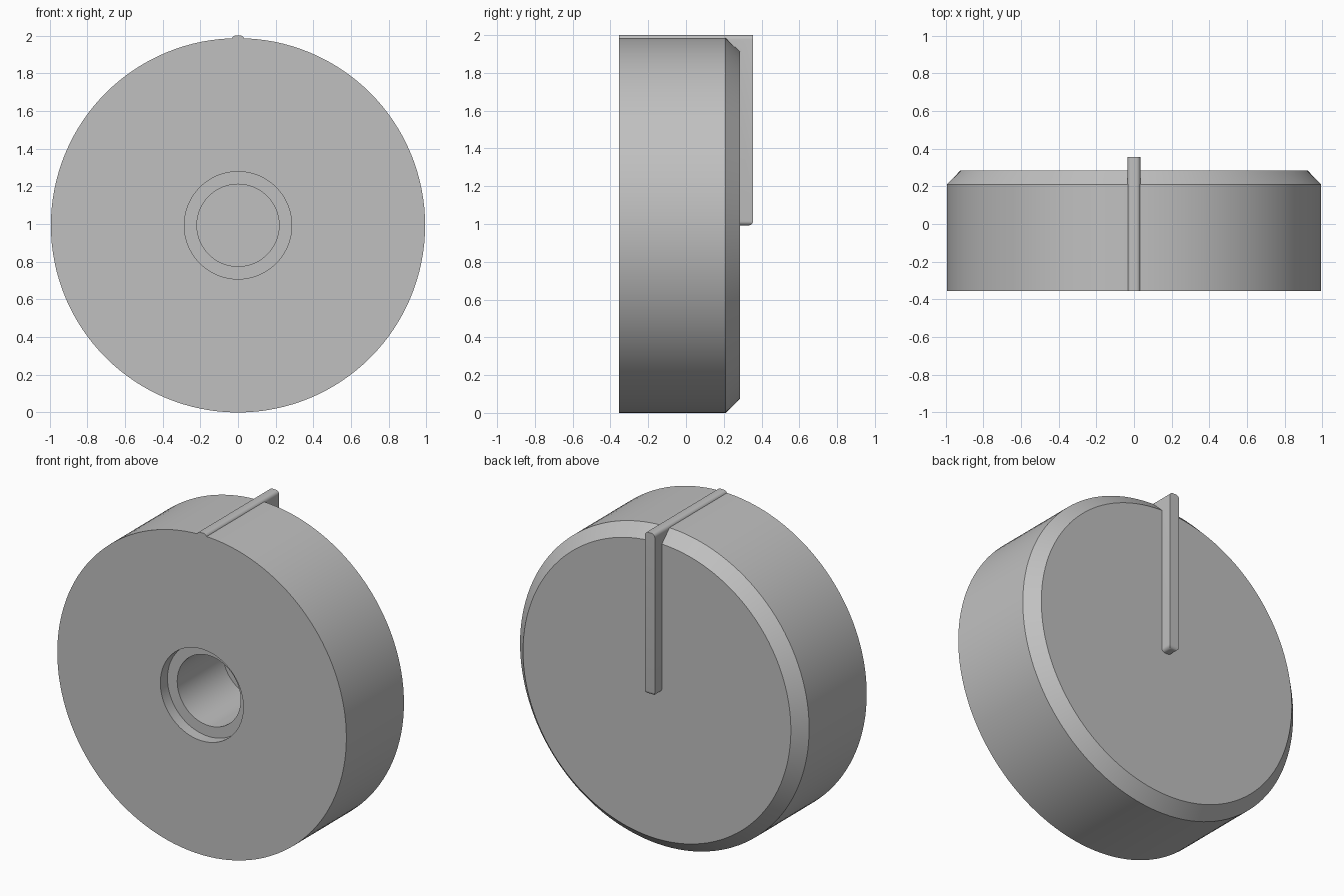
import bpy, bmesh, math
from mathutils import Matrix, Vector

cube = bpy.data.objects.get("Cube")
if cube:
    bpy.data.objects.remove(cube, do_unlink=True)

grey = bpy.data.materials.new("plain grey")
grey.use_nodes = True
colour = (0.53, 0.53, 0.53, 1)
grey.diffuse_color = colour
grey.node_tree.nodes["Principled BSDF"].inputs["Base Color"].default_value = colour

RADIUS = 0.993
FRONT, BACK, TIP = -0.355, 0.285, 0.355


def make_object(name, bm):
    bmesh.ops.recalc_face_normals(bm, faces=bm.faces)
    mesh = bpy.data.meshes.new(name)
    bm.to_mesh(mesh)
    bm.free()
    mesh.materials.append(grey)
    obj = bpy.data.objects.new(name, mesh)
    bpy.context.collection.objects.link(obj)
    bpy.ops.object.select_all(action='DESELECT')
    obj.select_set(True)
    bpy.context.view_layer.objects.active = obj
    bpy.ops.object.shade_smooth_by_angle(angle=math.radians(30))
    return obj


# Knob body: turned profile (radius, y) with stepped shaft hole and back chamfer
profile = [(0, 0.165), (0.218, 0.165), (0.218, -0.285), (0.285, -0.285),
           (0.285, FRONT), (RADIUS, FRONT), (RADIUS, 0.21), (0.92, BACK), (0, BACK)]
bm = bmesh.new()
verts = [bm.verts.new((r, y, RADIUS)) for r, y in profile]
edges = [bm.edges.new(pair) for pair in zip(verts, verts[1:])]
bmesh.ops.spin(bm, geom=verts + edges, cent=(0, 0, RADIUS), axis=(0, 1, 0),
               angle=math.tau, steps=128, use_duplicate=False)
bmesh.ops.remove_doubles(bm, verts=bm.verts, dist=0.0005)
make_object("knob_body", bm)

# Pointer ridge: bent bar over the rim and down the back to the centre
HALF_WIDTH = 0.034
outline = [(FRONT, 1.96), (FRONT, 2), (TIP, 2), (TIP, RADIUS),
           (0.25, RADIUS), (0.25, 1.88), (0.2, 1.96)]
bm = bmesh.new()
side = bm.faces.new([bm.verts.new((-HALF_WIDTH, y, z)) for y, z in outline])
extruded = bmesh.ops.extrude_face_region(bm, geom=[side])["geom"]
bmesh.ops.translate(bm, vec=(2 * HALF_WIDTH, 0, 0),
                    verts=[v for v in extruded if isinstance(v, bmesh.types.BMVert)])


def rounded(edge):
    a, b = (v.co for v in edge.verts)
    along_y = abs(a.y - b.y) > 0.05 and abs(a.z - b.z) < 0.001
    top_or_end = min(a.z, b.z) > 1.99 or max(a.z, b.z) < 1
    tip_end = max(a.z, b.z) < 1 and min(a.y, b.y) > 0.3
    return (along_y and top_or_end) or tip_end


bmesh.ops.bevel(bm, geom=[e for e in bm.edges if rounded(e)], offset=0.022,
                segments=5, profile=0.5, affect='EDGES', clamp_overlap=True)
make_object("pointer_ridge", bm)
